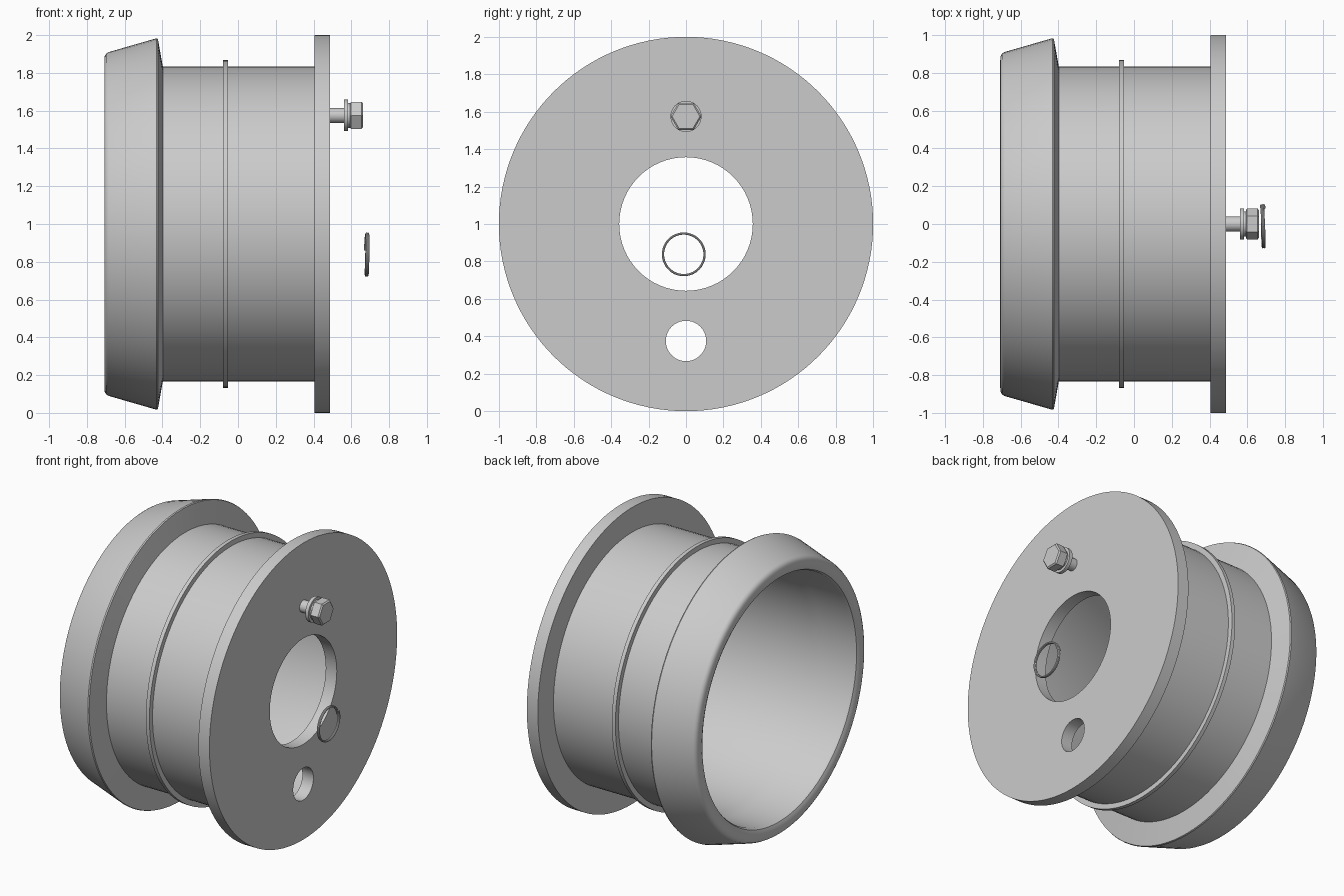
import bpy, bmesh, math
from math import sin, cos, pi

if "Cube" in bpy.data.objects:
    bpy.data.objects.remove(bpy.data.objects["Cube"])

AXIS_Z = 1.0


def finish(name, me, angle=30):
    me.shade_smooth()
    me.set_sharp_from_angle(angle=math.radians(angle))
    ob = bpy.data.objects.new(name, me)
    bpy.context.collection.objects.link(ob)
    return ob


def lathe(name, profile, z=AXIS_Z, n=96, closed=True):
    """Revolve (x, radius) points around an axis along x at height z."""
    bm = bmesh.new()
    rings = [[bm.verts.new((x, r * cos(2 * pi * i / n), z + r * sin(2 * pi * i / n)))
              for i in range(n)] for x, r in profile]
    pairs = list(zip(rings, rings[1:]))
    if closed:
        pairs.append((rings[-1], rings[0]))
    else:
        bm.faces.new(rings[0])
        bm.faces.new(rings[-1])
    for a, b in pairs:
        for i in range(n):
            j = (i + 1) % n
            bm.faces.new((a[i], a[j], b[j], b[i]))
    bmesh.ops.recalc_face_normals(bm, faces=bm.faces)
    me = bpy.data.meshes.new(name)
    bm.to_mesh(me)
    bm.free()
    return finish(name, me)


def curve_to_mesh(name, cu, loc=(0, 0, 0), rot=(0, 0, 0)):
    tmp = bpy.data.objects.new(name + "_curve", cu)
    bpy.context.collection.objects.link(tmp)
    bpy.context.view_layer.update()
    dg = bpy.context.evaluated_depsgraph_get()
    me = bpy.data.meshes.new_from_object(tmp.evaluated_get(dg))
    bpy.data.objects.remove(tmp)
    bm = bmesh.new()
    bm.from_mesh(me)
    bmesh.ops.remove_doubles(bm, verts=bm.verts, dist=1e-5)
    bmesh.ops.recalc_face_normals(bm, faces=bm.faces)
    bm.to_mesh(me)
    bm.free()
    ob = finish(name, me)
    ob.location, ob.rotation_euler = loc, rot
    return ob


def add_spline(cu, pts, cyclic):
    s = cu.splines.new('POLY')
    s.points.add(len(pts) - 1)
    for p, c in zip(s.points, pts):
        p.co = (*c, 1)
    s.use_cyclic_u = cyclic


# Hollow barrel with flared, rounded collar at the open end
lathe("barrel", [
    (-0.68, 0.813), (-0.697, 0.822), (-0.705, 0.84), (-0.708, 0.865),
    (-0.706, 0.888), (-0.698, 0.902), (-0.685, 0.91),
    (-0.432, 0.983), (-0.424, 0.98), (-0.398, 0.833),
    (0.41, 0.833), (0.41, 0.79), (-0.39, 0.79), (-0.44, 0.81)])

# Thin raised rib around the barrel
lathe("rib", [(-0.08, 0.82), (-0.08, 0.867), (-0.054, 0.867), (-0.054, 0.82)])

# End flange with a centre bore and a small lower hole
cu = bpy.data.curves.new("flange", 'CURVE')
cu.dimensions = '2D'
cu.fill_mode = 'BOTH'
cu.extrude = 0.041
for cz, r, n in ((0, 1.0, 128), (0, 0.357, 64), (-0.625, 0.108, 40)):
    add_spline(cu, [(r * cos(2 * pi * i / n), cz + r * sin(2 * pi * i / n), 0)
                    for i in range(n)], True)
curve_to_mesh("flange", cu, (0.446, 0, AXIS_Z), (pi / 2, 0, pi / 2))

# Bolt: shank, washer, neck and chamfered hex head
BOLT_Z = 1.575
lathe("bolt_shank", [(0.47, 0.04), (0.60, 0.04)], BOLT_Z, 32, False)
lathe("bolt_washer", [(0.56, 0.083), (0.583, 0.083)], BOLT_Z, 40, False)
lathe("bolt_neck", [(0.58, 0.066), (0.60, 0.066)], BOLT_Z, 32, False)
lathe("bolt_head", [(0.593, 0.075), (0.599, 0.083), (0.653, 0.083), (0.661, 0.074)],
      BOLT_Z, 6, False)

# Split ring: two slightly tilted turns of wire
cu = bpy.data.curves.new("split_ring", 'CURVE')
cu.dimensions = '3D'
cu.bevel_depth = 0.006
cu.bevel_resolution = 2
cu.use_fill_caps = True
pts = []
for i in range(121):
    t = i / 120
    a = 2 * pi * 2.05 * t + 0.2
    y, z = 0.111 * cos(a), 0.111 * sin(a)
    pts.append((0.675 + 0.016 * t - 0.03 * y + 0.03 * z, y - 0.012, z + 0.838))
add_spline(cu, pts, False)
curve_to_mesh("split_ring", cu)
